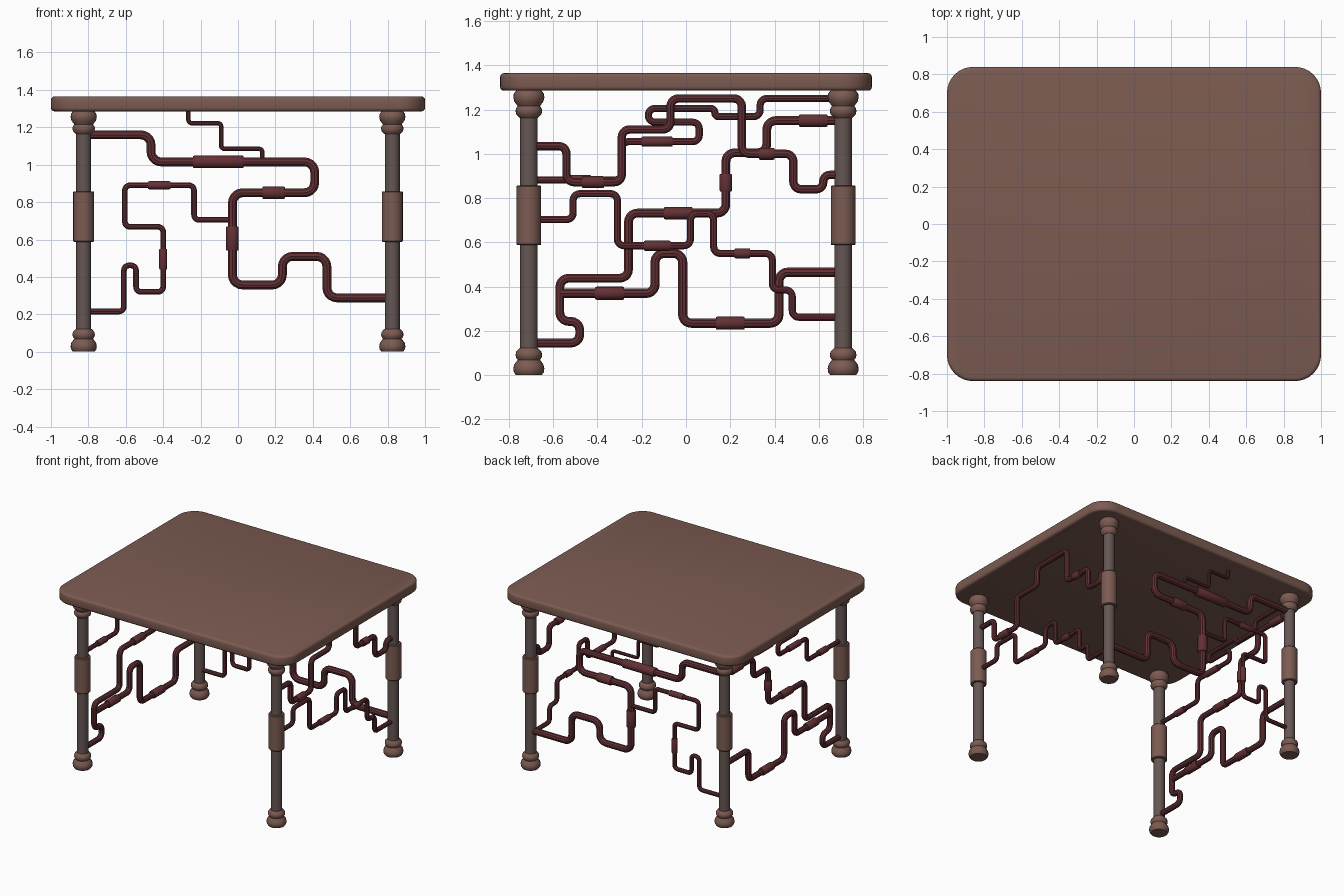
import bpy, bmesh, math
from mathutils import Vector

if "Cube" in bpy.data.objects:
    bpy.data.objects.remove(bpy.data.objects["Cube"])


def material(name, color):
    m = bpy.data.materials.new(name)
    m.diffuse_color = (*color, 1)
    m.use_nodes = True
    m.node_tree.nodes["Principled BSDF"].inputs["Base Color"].default_value = m.diffuse_color
    return m


WOOD = material("brown_wood", (0.2, 0.105, 0.083))
SHAFT = material("grey_brown", (0.13, 0.095, 0.088))
PIPE = material("dark_red", (0.125, 0.03, 0.035))


def finish(ob, mat, angle=35):
    ob.data.materials.append(mat)
    bpy.ops.object.select_all(action='DESELECT')
    ob.select_set(True)
    bpy.context.view_layer.objects.active = ob
    if ob.type == 'CURVE':
        bpy.ops.object.convert(target='MESH')
        ob = bpy.context.object
    bpy.ops.object.shade_smooth_by_angle(angle=math.radians(angle))
    return ob


def lathe(name, profile, mat, origin=(0, 0, 0), axis=(0, 0, 1), n=24):
    """Closed solid of revolution from (radius, height) points."""
    bm = bmesh.new()
    rings = [[bm.verts.new((r * math.cos(2 * math.pi * i / n),
                            r * math.sin(2 * math.pi * i / n), h))
              for i in range(n)] for r, h in profile]
    for a, b in zip(rings, rings[1:]):
        for i in range(n):
            j = (i + 1) % n
            bm.faces.new((a[i], a[j], b[j], b[i]))
    bm.faces.new(rings[0][::-1])
    bm.faces.new(rings[-1])
    me = bpy.data.meshes.new(name)
    bm.to_mesh(me)
    bm.free()
    ob = bpy.data.objects.new(name, me)
    bpy.context.collection.objects.link(ob)
    ob.location = origin
    ob.rotation_euler = Vector(axis).to_track_quat('Z', 'Y').to_euler()
    return finish(ob, mat)


def pipe(name, pts, radius, sleeves, plane, fillet):
    """Right-angled pipe with rounded bends; plane maps 2D points to 3D."""
    pts = [Vector(p) for p in pts]
    path = [pts[0]]
    for a, p, b in zip(pts, pts[1:], pts[2:]):
        u, v = a - p, b - p
        f = min(fillet, u.length * 0.48, v.length * 0.48)
        u, v = u.normalized() * f, v.normalized() * f
        for k in range(6):
            t = k / 5 * math.pi / 2
            path.append(p + u * (1 - math.sin(t)) + v * (1 - math.cos(t)))
    path.append(pts[-1])
    cu = bpy.data.curves.new(name, 'CURVE')
    cu.dimensions = '3D'
    cu.bevel_depth = radius
    cu.bevel_resolution = 3
    cu.use_fill_caps = True
    sp = cu.splines.new('POLY')
    sp.points.add(len(path) - 1)
    for q, p in zip(sp.points, path):
        q.co = (*plane(p), 1)
    ob = bpy.data.objects.new(name, cu)
    bpy.context.collection.objects.link(ob)
    finish(ob, PIPE)
    # coupling sleeves
    for i, (a, b) in enumerate(sleeves):
        a, b = Vector(plane(a)), Vector(plane(b))
        L, R = (b - a).length, radius * 1.35
        lathe(f"{name}_sleeve_{i + 1}", [(R * .9, 0), (R, .006), (R, L - .006), (R * .9, L)],
              PIPE, a, b - a, 16)


# table top: rounded slab with softened edges
def slab(name, hx, hy, z0, z1, r, bevel):
    bm = bmesh.new()
    vs = []
    for q, (sx, sy) in enumerate([(1, 1), (-1, 1), (-1, -1), (1, -1)]):
        for k in range(9):
            t = (q + k / 8) * math.pi / 2
            vs.append(bm.verts.new((sx * (hx - r) + r * math.cos(t),
                                    sy * (hy - r) + r * math.sin(t), z0)))
    f = bm.faces.new(vs)
    up = bmesh.ops.extrude_face_region(bm, geom=[f])['geom']
    bmesh.ops.translate(bm, vec=(0, 0, z1 - z0),
                        verts=[g for g in up if isinstance(g, bmesh.types.BMVert)])
    bmesh.ops.recalc_face_normals(bm, faces=bm.faces)
    rim = [e for e in bm.edges if abs(e.verts[0].co.z - e.verts[1].co.z) < 1e-5]
    bmesh.ops.bevel(bm, geom=rim, offset=bevel, segments=3, profile=.5, affect='EDGES')
    me = bpy.data.meshes.new(name)
    bm.to_mesh(me)
    bm.free()
    ob = bpy.data.objects.new(name, me)
    bpy.context.collection.objects.link(ob)
    finish(ob, WOOD, 40)


TOP = 1.285
slab("table_top", 1.0, 0.84, TOP, 1.365, 0.14, 0.018)

# legs: shaft, middle sleeve, stacked rings at both ends
foot = [(.058, 0), (.068, .014), (.07, .03), (.066, .048), (.05, .07)]
ring = [(.048, .066), (.058, .08), (.06, .092), (.057, .106), (.042, .122)]
for side, x in (("left", -.825), ("right", .825)):
    for end, y in (("front", -.71), ("back", .71)):
        leg = f"{end}_{side}_leg"
        lathe(leg + "_shaft", [(.04, .02), (.04, 1.27)], SHAFT, (x, y, 0))
        lathe(leg + "_sleeve", [(.052, .587), (.056, .592), (.056, .853), (.052, .858)],
              WOOD, (x, y, 0))
        for part, prof in (("foot", foot), ("ring", ring)):
            lathe(f"{leg}_lower_{part}", prof, WOOD, (x, y, 0))
            lathe(f"{leg}_upper_{part}", [(r, TOP - h) for r, h in prof[::-1]], WOOD, (x, y, 0))


def back(p):
    return (p[0], .71, p[1])


def left(p):
    return (-.825, p[0], p[1])


def right(p):
    return (.825, p[0], p[1])


def steps(start, *moves):
    """Path from a start point, alternating horizontal and vertical targets."""
    p, out, horizontal = list(start), [tuple(start)], True
    for m in moves:
        p[0 if horizontal else 1] = m
        out.append(tuple(p))
        horizontal = not horizontal
    return out


# back pipework
pipe("back_main_pipe", steps((-.8, 1.16), -.465, 1.015, .41, .85, -.03, .357, .237, .51, .475, .288, .8),
     .025, [((-.24, 1.015), (.03, 1.015)), ((.13, .85), (.25, .85)), ((-.03, .54), (-.03, .67))],
     back, .055)
pipe("back_branch_pipe", steps((-.8, .215), -.61, .462, -.545, .32, -.4, .668, -.605, .89, -.235, .705, -.03),
     .016, [((-.48, .89), (-.36, .89)), ((-.4, .44), (-.4, .55))], back, .028)
pipe("back_thin_pipe", [(-.265, 1.295)] + steps((-.265, 1.222), -.09, 1.085, .13, 1.02),
     .012, [], back, .018)

# left pipework
pipe("left_main_pipe", steps((-.69, .145), -.48, .243, -.57, .438, -.26, .732, .18, 1.005, .365, 1.15, .69),
     .021, [((-.1, .732), (.03, .732)), ((.18, .83), (.18, .91)), ((.51, 1.15), (.64, 1.15))],
     left, .04)
pipe("left_branch_pipe", steps((-.57, .37), -.14, .55, -.015, .235, .42, .465, .69),
     .022, [((-.41, .37), (-.28, .37)), ((.135, .235), (.265, .235))], left, .04)
pipe("left_upper_pipe", steps((-.69, .882), -.29, 1.055, .06, 1.143, -.17, 1.205, .13, 1.168, .335, 1.25, .69),
     .017, [((-.53, .882), (-.43, .882)), ((-.2, 1.055), (-.06, 1.055))], left, .03)

# right pipework
pipe("right_main_pipe", steps((-.69, 1.035), -.54, .872, -.29, 1.11, -.07, 1.25, .252, 1.0, .485, .84, .62, .905, .69),
     .02, [((-.47, .872), (-.37, .872)), ((.33, 1.0), (.4, 1.0))], right, .035)
pipe("right_branch_pipe", steps((-.69, .703), -.51, .82, -.31, .585, .02, .73, .125, .55, .39, .385, .48, .262, .69),
     .017, [((-.19, .585), (-.07, .585)), ((.22, .55), (.29, .55))], right, .03)
